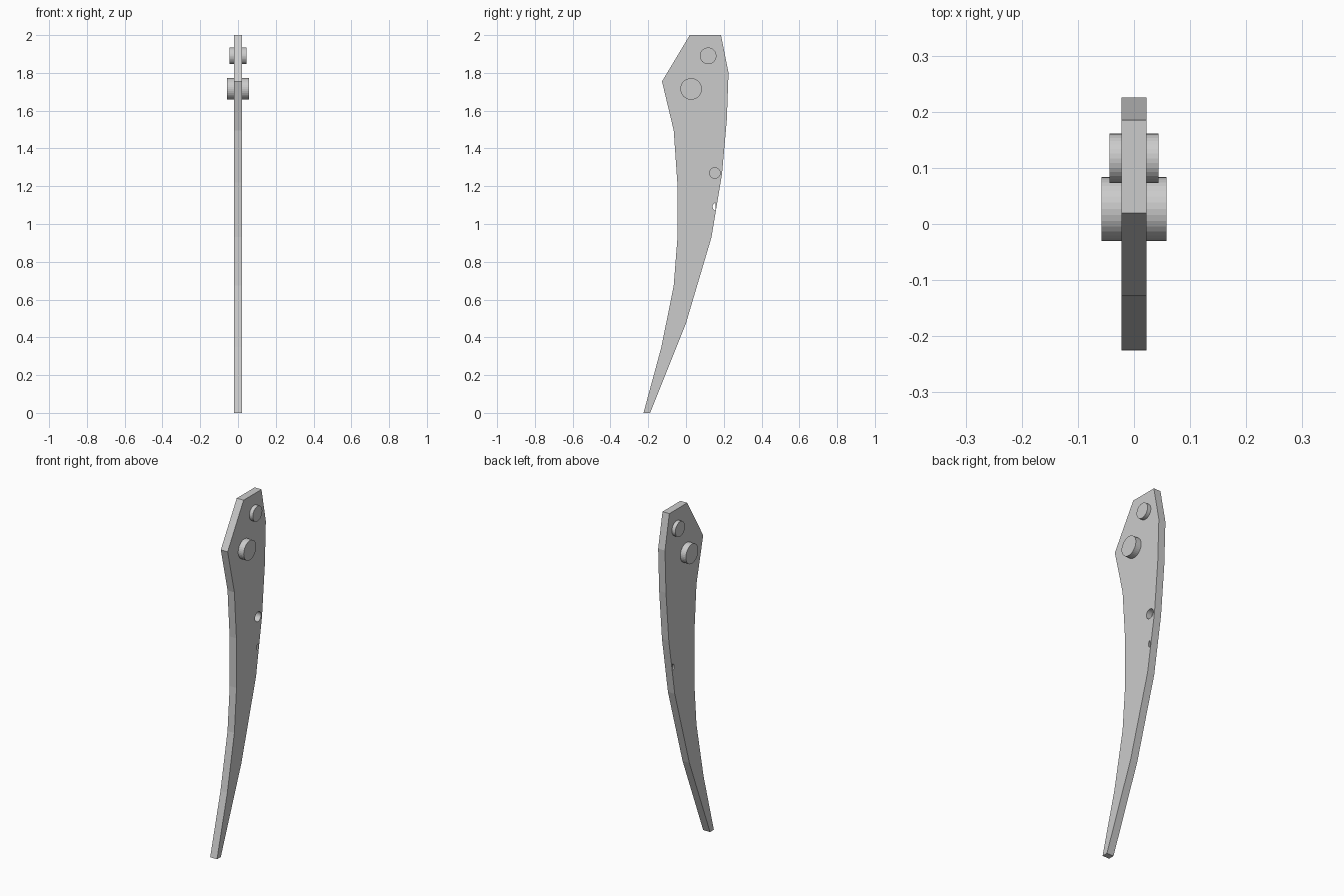
import bpy, bmesh, math

if "Cube" in bpy.data.objects:
    bpy.data.objects.remove(bpy.data.objects["Cube"])

T = 0.022  # half thickness of the plate


def prism(name, pts, x0, x1):
    """Extrude a (y, z) outline between x0 and x1."""
    bm = bmesh.new()
    face = bm.faces.new([bm.verts.new((x0, y, z)) for y, z in pts])
    ext = bmesh.ops.extrude_face_region(bm, geom=[face])
    moved = [v for v in ext["geom"] if isinstance(v, bmesh.types.BMVert)]
    bmesh.ops.translate(bm, verts=moved, vec=(x1 - x0, 0, 0))
    bmesh.ops.recalc_face_normals(bm, faces=bm.faces)
    mesh = bpy.data.meshes.new(name)
    bm.to_mesh(mesh)
    bm.free()
    ob = bpy.data.objects.new(name, mesh)
    bpy.context.collection.objects.link(ob)
    return ob


def arc(y, z, ry, rz, n=32, start=0.0, sweep=2 * math.pi, closed=True):
    steps = n if closed else n - 1
    return [(y + ry * math.cos(start + sweep * i / steps),
             z + rz * math.sin(start + sweep * i / steps)) for i in range(n)]


# Curved, tapering blade plate
outline = [(0.02, 2.0), (0.185, 2.0), (0.225, 1.80), (0.216, 1.55),
           (0.19, 1.26), (0.135, 0.93), (0.0, 0.475), (-0.19, 0.0),
           (-0.225, 0.0), (-0.13, 0.35), (-0.065, 0.675), (-0.045, 0.93),
           (-0.046, 1.22), (-0.065, 1.495), (-0.127, 1.755)]
plate = prism("curved_plate", outline, -T, T)

# Blind round hole on one side and small half-round slot right through
cutters = [
    prism("round_hole_cutter", arc(0.153, 1.27, 0.028, 0.028), -0.012, 0.05),
    prism("slot_cutter", arc(0.156, 1.092, 0.015, 0.02, 12,
                             math.pi / 2, math.pi, False), -0.05, 0.05),
]
for c in cutters:
    mod = plate.modifiers.new(c.name, 'BOOLEAN')
    mod.operation = 'DIFFERENCE'
    mod.solver = 'EXACT'
    mod.object = c

# Bake the holes and drop the cutters
bpy.context.view_layer.update()
deps = bpy.context.evaluated_depsgraph_get()
cut_mesh = bpy.data.meshes.new_from_object(plate.evaluated_get(deps))
plate.modifiers.clear()
plate.data = cut_mesh
for c in cutters:
    bpy.data.objects.remove(c)

# Pivot pins standing out on both sides
prism("large_pin", arc(0.027, 1.715, 0.057, 0.057), -0.058, 0.058)
prism("small_pin", arc(0.117, 1.89, 0.044, 0.044), -0.044, 0.044)
